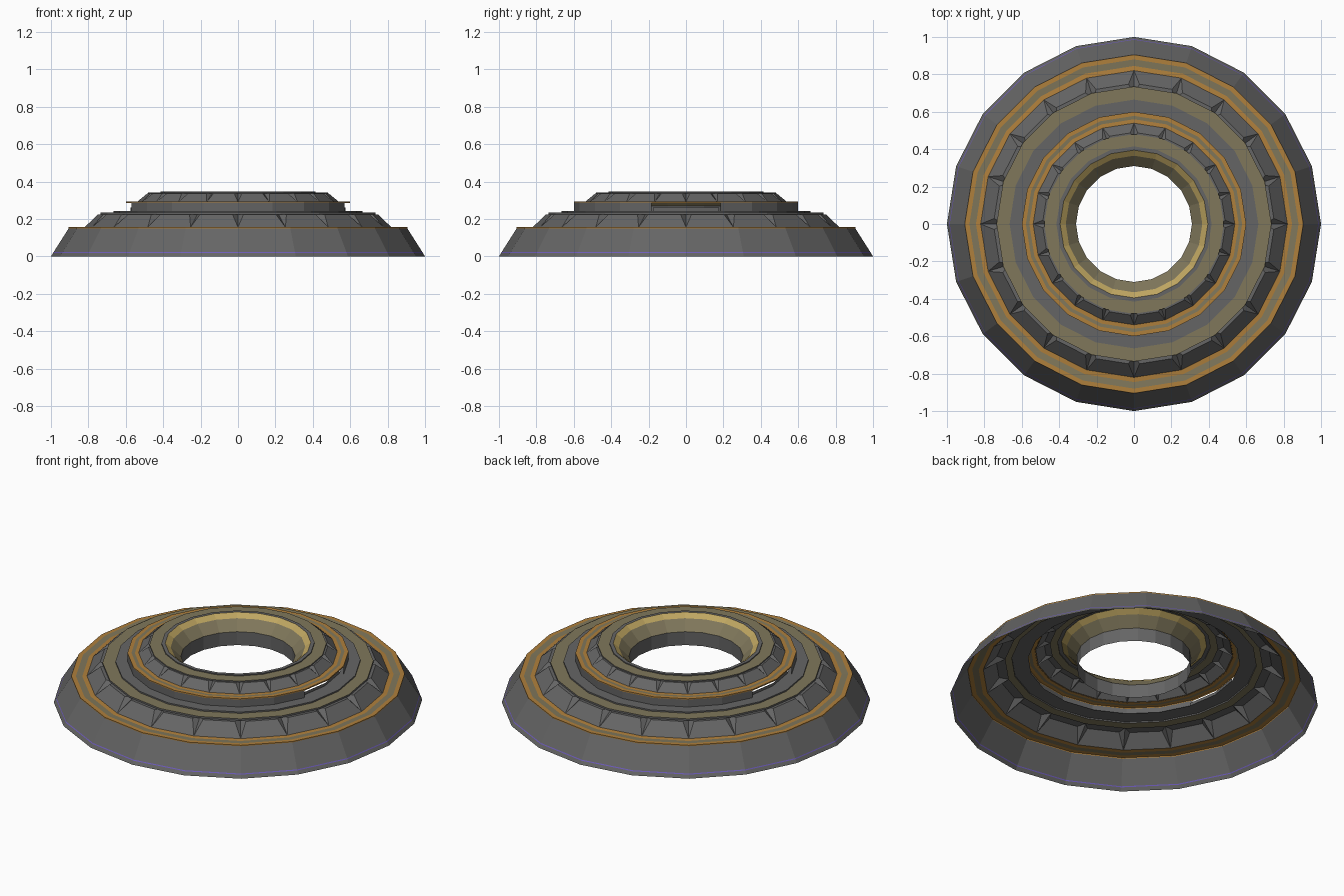
import bpy, bmesh, math
from mathutils import Vector

if "Cube" in bpy.data.objects:
    bpy.data.objects.remove(bpy.data.objects["Cube"])

N = 20
STEP = 2 * math.pi / N


def material(name, rgb):
    m = bpy.data.materials.new(name)
    m.diffuse_color = (*rgb, 1)
    m.use_nodes = True
    m.node_tree.nodes["Principled BSDF"].inputs["Base Color"].default_value = m.diffuse_color
    return m


GRAY = material("dark gray metal", (0.13, 0.13, 0.13))
TAN = material("dull tan", (0.215, 0.185, 0.105))
ORANGE = material("orange trim", (0.43, 0.215, 0.045))
GOLD = material("pale gold", (0.52, 0.38, 0.12))
PURPLE = material("purple light", (0.16, 0.11, 0.50))


def pt(r, z, i):
    a = i * STEP
    return Vector((r * math.cos(a), r * math.sin(a), z))


def finish(name, bm, mats):
    bmesh.ops.remove_doubles(bm, verts=bm.verts, dist=1e-5)
    me = bpy.data.meshes.new(name)
    bm.to_mesh(me)
    bm.free()
    for m in mats:
        me.materials.append(m)
    ob = bpy.data.objects.new(name, me)
    bpy.context.collection.objects.link(ob)
    return ob


def lathe(name, profile, mats, sides=range(N)):
    """Ring from outside inward; mats holds one material per profile segment."""
    bm = bmesh.new()
    used = list(dict.fromkeys(mats))
    for i in sides:
        for (r0, z0), (r1, z1), m in zip(profile, profile[1:], mats):
            f = bm.faces.new([bm.verts.new(p) for p in
                              (pt(r0, z0, i), pt(r0, z0, i + 1), pt(r1, z1, i + 1), pt(r1, z1, i))])
            f.material_index = used.index(m)
    return finish(name, bm, used)


def notched_ring(name, r0, z0, r1, z1, r2, inset):
    """Sloping panels whose upper corners are cut by V notches."""
    bm = bmesh.new()
    for i in range(N):
        a, b = pt(r0, z0, i), pt(r0, z0, i + 1)
        c, d = pt(r1, z1, i), pt(r1, z1, i + 1)
        side = (d - c).normalized() * inset
        c, d = c + side, d - side
        e, f = pt(r2, z1, i), pt(r2, z1, i + 1)
        for face in ((a, b, d, c), (c, d, f, e), (a, c, e), (b, f, d)):
            bm.faces.new([bm.verts.new(p) for p in face])
    return finish(name, bm, [GRAY])


# outer skirt with purple light line
lathe("outer_skirt",
      [(1.0, 0), (0.988, 0.019), (0.985, 0.024), (0.905, 0.15), (0.905, 0.156)],
      [GRAY, PURPLE, GRAY, ORANGE])

# lower ledge with orange edging
lathe("lower_ledge",
      [(0.905, 0.156), (0.88, 0.156), (0.845, 0.154), (0.82, 0.156)],
      [ORANGE, TAN, ORANGE])

# lower row of notched panels
notched_ring("lower_panels", 0.82, 0.156, 0.752, 0.225, 0.70, 0.03)

# middle ledge
lathe("middle_ledge",
      [(0.735, 0.225), (0.735, 0.235), (0.665, 0.235), (0.665, 0.243), (0.575, 0.243)],
      [GRAY, TAN, GRAY, GRAY])

# middle wall, left open as a slot above a low sill on the left and right
slots = [N - 1, 0, N // 2 - 1, N // 2]
lathe("middle_wall", [(0.60, 0.243), (0.60, 0.287)], [GRAY],
      [i for i in range(N) if i not in slots])
lathe("slot_sill", [(0.575, 0.243), (0.575, 0.26)], [GRAY], slots)

# upper ledge with orange edging
lathe("upper_ledge",
      [(0.60, 0.285), (0.60, 0.292), (0.578, 0.292), (0.56, 0.291), (0.535, 0.292)],
      [ORANGE, ORANGE, TAN, ORANGE])

# upper row of notched panels
notched_ring("upper_panels", 0.54, 0.291, 0.49, 0.335, 0.455, 0.02)

# crown ring and funnel leading into the bore
lathe("crown",
      [(0.48, 0.335), (0.48, 0.342), (0.415, 0.342), (0.415, 0.348), (0.395, 0.348),
       (0.365, 0.325), (0.31, 0.27)],
      [GRAY, TAN, GRAY, GRAY, GOLD, TAN])

# bore wall
lathe("bore_wall", [(0.31, 0.27), (0.31, 0.19)], [GRAY])
